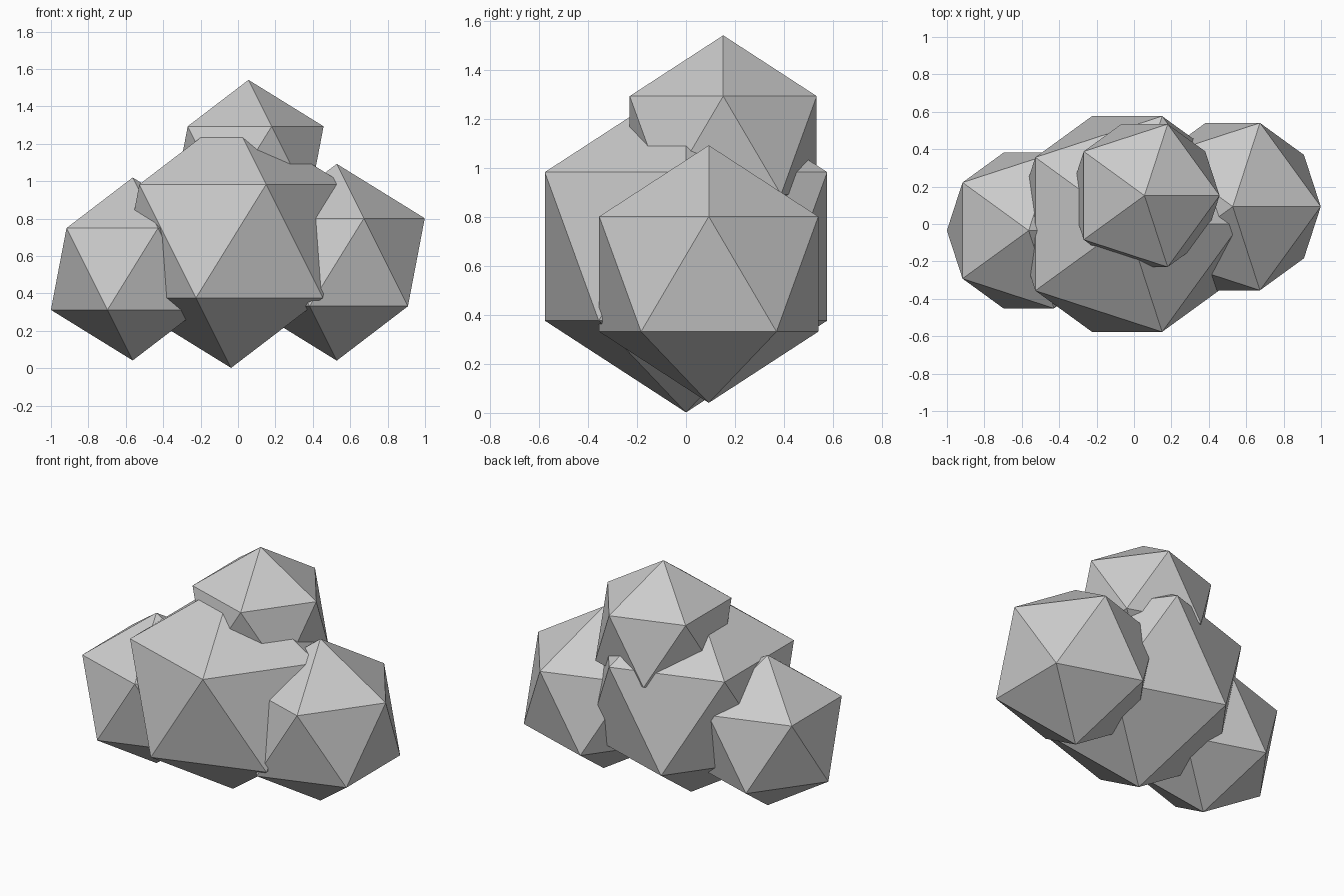
import bpy

if "Cube" in bpy.data.objects:
    bpy.data.objects.remove(bpy.data.objects["Cube"])

# Low-poly cloud: four overlapping flat-shaded icosahedra (name, radius, centre)
puffs = [
    ("centre_puff", 0.678, (-0.037, 0.0, 0.68)),
    ("top_puff", 0.449, (0.056, 0.152, 1.093)),
    ("right_puff", 0.526, (0.528, 0.093, 0.567)),
    ("left_puff", 0.489, (-0.563, -0.035, 0.531)),
]


def add_puff(name, radius, centre):
    bpy.ops.mesh.primitive_ico_sphere_add(subdivisions=1, radius=radius, location=centre)
    puff = bpy.context.object
    puff.name = name
    bpy.ops.object.shade_flat()
    return puff


for puff in puffs:
    add_puff(*puff)
